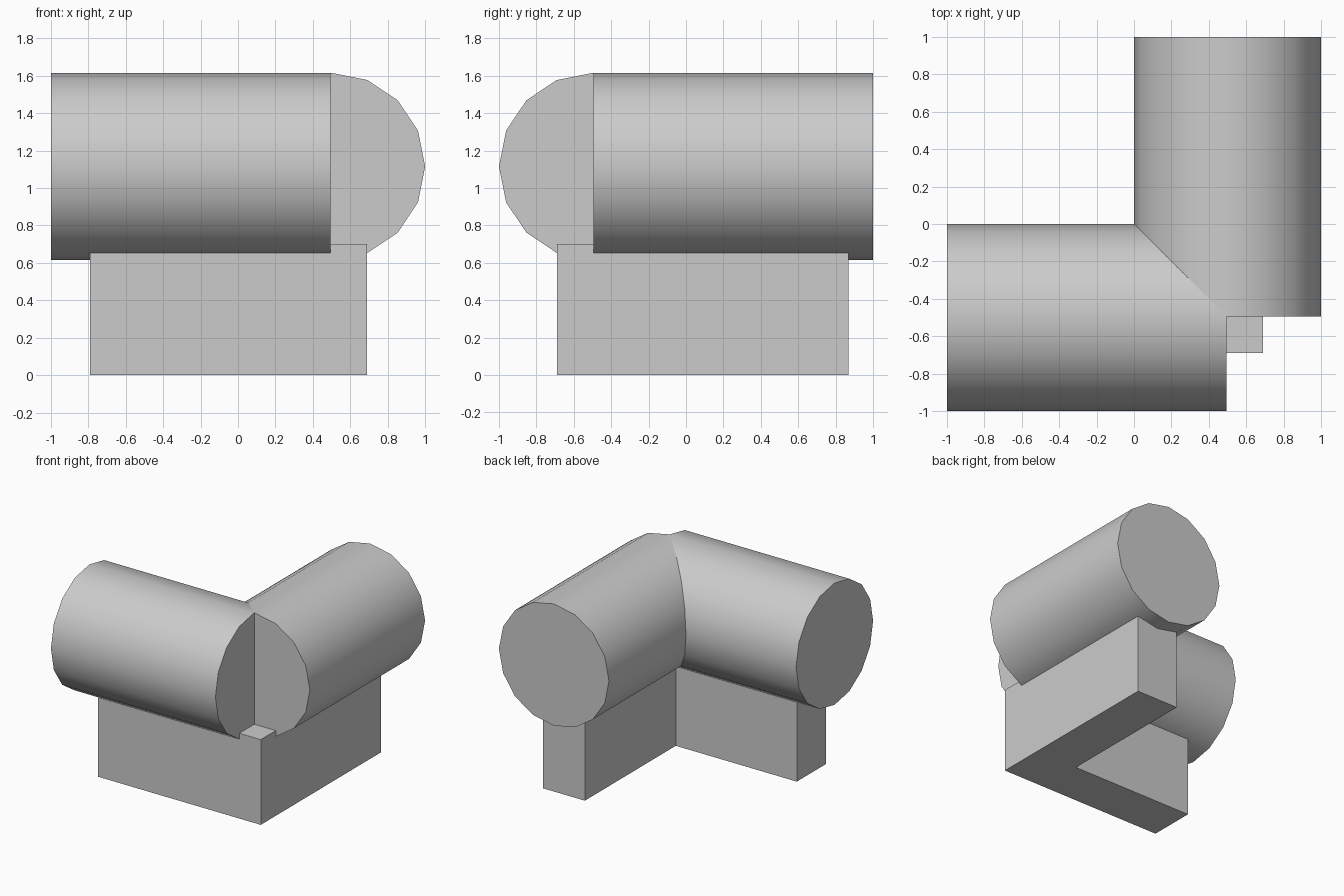
import bpy
import math

if "Cube" in bpy.data.objects:
    bpy.data.objects.remove(bpy.data.objects["Cube"], do_unlink=True)

grey = bpy.data.materials.new("plain_grey")
grey.use_nodes = True
COLOUR = (0.6, 0.6, 0.6, 1)
grey.diffuse_color = COLOUR
grey.node_tree.nodes["Principled BSDF"].inputs["Base Color"].default_value = COLOUR


def finish(name):
    obj = bpy.context.object
    obj.name = name
    obj.data.materials.append(grey)
    return obj


def barrel(name, centre, rotation):
    """Sixteen-sided smooth barrel with flat, sharp ends."""
    bpy.ops.mesh.primitive_cylinder_add(vertices=16, radius=0.5, depth=1.495,
                                        location=centre, rotation=rotation)
    finish(name)
    bpy.ops.object.transform_apply(location=False, rotation=True, scale=True)
    bpy.ops.object.shade_smooth_by_angle(angle=math.radians(40))


def block(name, low, high):
    """Box between two opposite corners."""
    centre = [(a + b) / 2 for a, b in zip(low, high)]
    bpy.ops.mesh.primitive_cube_add(size=1, location=centre)
    obj = finish(name)
    obj.scale = [b - a for a, b in zip(low, high)]
    bpy.ops.object.transform_apply(location=False, rotation=False, scale=True)


# Two barrels meeting at a right angle
quarter = math.pi / 2
barrel("front_barrel", (-0.2525, -0.5, 1.115), (0, quarter, 0))
barrel("side_barrel", (0.5, 0.2525, 1.115), (quarter, 0, 0))

# L-shaped plinth below them
block("front_plinth", (-0.79, -0.69, 0), (0.31, -0.31, 0.7))
block("side_plinth", (0.31, -0.69, 0), (0.69, 0.87, 0.7))
